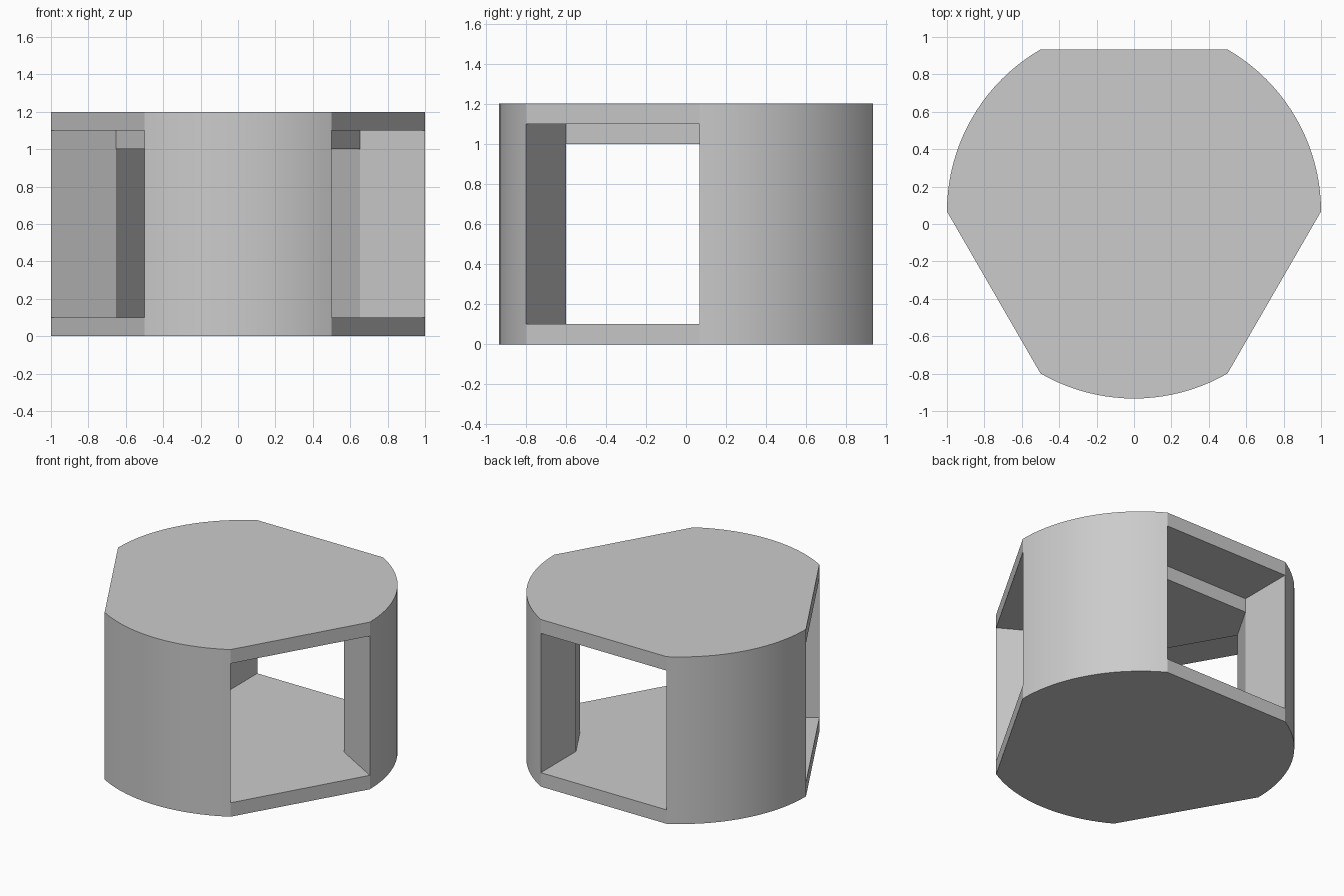
import bpy, bmesh
from math import radians, cos, sin, sqrt

cube = bpy.data.objects.get("Cube")
if cube:
    bpy.data.objects.remove(cube)

RADIUS = 1.0
FLAT = sqrt(3) / 2            # distance from the axis to each flat
DEPTH = 0.4                   # depth of each opening's lintel
CENTRE_Y = RADIUS - (RADIUS + FLAT) / 2
FLOOR, ROOM_TOP, OPENING_TOP, TOP = 0.1, 1.0, 1.1, 1.2
ARC_STEPS = 20

grey = bpy.data.materials.new("light_grey")
grey.use_nodes = True
grey.diffuse_color = (0.6, 0.6, 0.6, 1)
grey.node_tree.nodes["Principled BSDF"].inputs["Base Color"].default_value = (0.6, 0.6, 0.6, 1)

bm = bmesh.new()


def polar(angle, r=RADIUS):
    a = radians(angle)
    return r * cos(a), CENTRE_Y + r * sin(a)


def inner(angle, side):
    # Inner corner of an opening, straight in from the chord end
    a = radians(angle)
    d = FLAT - DEPTH
    return (d * cos(a) - side * 0.5 * sin(a),
            CENTRE_Y + d * sin(a) + side * 0.5 * cos(a))


def face(*points):
    bm.faces.new([bm.verts.new(p) for p in points])


def wall(a, b, low, high):
    face((*a, low), (*b, low), (*b, high), (*a, high))


def level(points, z):
    face(*[(*p, z) for p in points])


outline, room = [], []
for flat in (90, 210, 330):
    start, end = polar(flat - 30), polar(flat + 30)
    in_start, in_end = inner(flat, -1), inner(flat, 1)
    # Sill and lintel on the flat side
    wall(start, end, 0, FLOOR)
    wall(start, end, OPENING_TOP, TOP)
    # Opening floor, ceiling and step down to the room ceiling
    level((start, end, in_end, in_start), FLOOR)
    level((start, end, in_end, in_start), OPENING_TOP)
    wall(in_start, in_end, ROOM_TOP, OPENING_TOP)
    # Jambs at both ends of the opening
    for out, ins in ((start, in_start), (end, in_end)):
        face((*out, FLOOR), (*ins, FLOOR), (*ins, ROOM_TOP),
             (*ins, OPENING_TOP), (*out, OPENING_TOP))
    # Inside face of the column
    wall(in_end, inner(flat + 120, -1), FLOOR, ROOM_TOP)
    # Curved outside of the column
    arc = [polar(flat + 30 + 60 * i / ARC_STEPS) for i in range(ARC_STEPS + 1)]
    for a, b in zip(arc, arc[1:]):
        for low, high in ((0, FLOOR), (FLOOR, OPENING_TOP), (OPENING_TOP, TOP)):
            wall(a, b, low, high)
    outline += arc
    room += [in_start, in_end]

# Underside, roof, room floor and room ceiling
level(outline, 0)
level(outline, TOP)
level(room, FLOOR)
level(room, ROOM_TOP)

bmesh.ops.remove_doubles(bm, verts=bm.verts[:], dist=0.0005)
bmesh.ops.recalc_face_normals(bm, faces=bm.faces[:])

mesh = bpy.data.meshes.new("open_housing")
bm.to_mesh(mesh)
bm.free()
mesh.materials.append(grey)
housing = bpy.data.objects.new("open_housing", mesh)
bpy.context.collection.objects.link(housing)

# Smooth the curved columns, keep the corners crisp
bpy.ops.object.select_all(action='DESELECT')
housing.select_set(True)
bpy.context.view_layer.objects.active = housing
bpy.ops.object.shade_smooth_by_angle(angle=radians(20))
